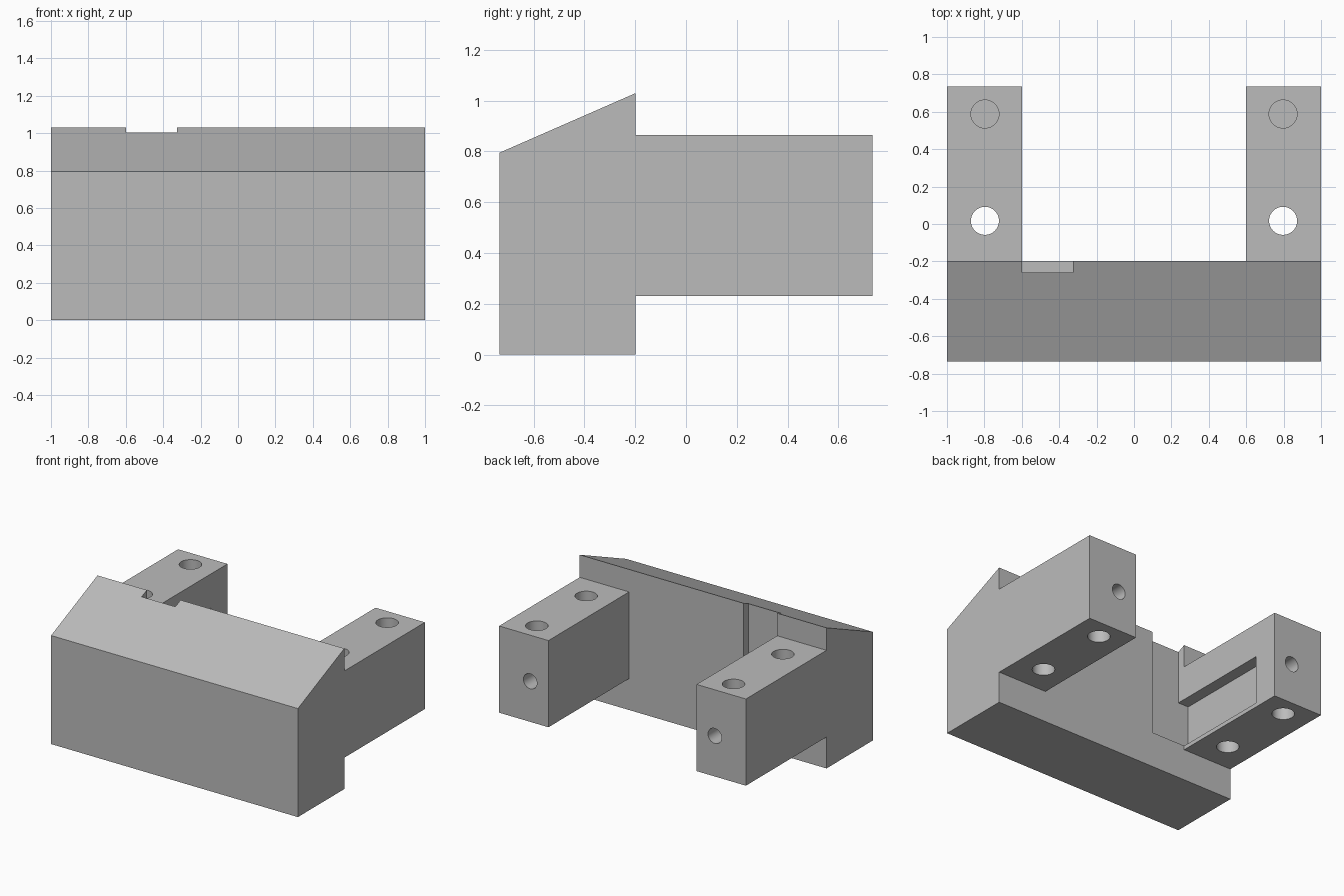
import bpy, bmesh
from mathutils import Matrix, Vector

if "Cube" in bpy.data.objects:
    bpy.data.objects.remove(bpy.data.objects["Cube"], do_unlink=True)

grey = bpy.data.materials.new("light_grey")
grey.use_nodes = True
colour = (0.5, 0.5, 0.5, 1)
grey.diffuse_color = colour
grey.node_tree.nodes["Principled BSDF"].inputs["Base Color"].default_value = colour


def finish(name, bm):
    bmesh.ops.recalc_face_normals(bm, faces=bm.faces)
    mesh = bpy.data.meshes.new(name)
    bm.to_mesh(mesh)
    bm.free()
    obj = bpy.data.objects.new(name, mesh)
    mesh.materials.append(grey)
    bpy.context.collection.objects.link(obj)
    return obj


def prism(name, profile, x0, x1):
    """Extrude a y-z outline along x."""
    bm = bmesh.new()
    face = bm.faces.new([bm.verts.new((x0, y, z)) for y, z in profile])
    new = bmesh.ops.extrude_face_region(bm, geom=[face])["geom"]
    verts = [v for v in new if isinstance(v, bmesh.types.BMVert)]
    bmesh.ops.translate(bm, verts=verts, vec=(x1 - x0, 0, 0))
    return finish(name, bm)


def box(name, low, high):
    (x0, y0, z0), (x1, y1, z1) = low, high
    return prism(name, [(y0, z0), (y1, z0), (y1, z1), (y0, z1)], x0, x1)


def rod(name, start, end, radius):
    a, b = Vector(start), Vector(end)
    bm = bmesh.new()
    turn = (b - a).to_track_quat("Z", "Y").to_matrix().to_4x4()
    bmesh.ops.create_cone(bm, cap_ends=True, segments=48, radius1=radius,
                          radius2=radius, depth=(b - a).length,
                          matrix=Matrix.Translation((a + b) / 2) @ turn)
    return finish(name, bm)


def boolean(target, other, operation):
    mod = target.modifiers.new(other.name, "BOOLEAN")
    mod.operation = operation
    mod.solver = "EXACT"
    mod.object = other
    other.hide_render = True
    bpy.context.view_layer.objects.active = target
    bpy.ops.object.modifier_apply(modifier=mod.name)
    bpy.data.objects.remove(other, do_unlink=True)


BACK, FRONT, WALL = 0.735, -0.735, -0.198
LOW, HIGH = 0.23, 0.865

# Wedge-topped front block
body = prism("mounting_bracket", [(FRONT, 0), (WALL, 0), (WALL, 1.03), (FRONT, 0.795)], -1, 1)

# Two rear arms with their bores
for side in (-1, 1):
    x0, x1 = sorted((side * 0.6, side))
    boolean(body, box("arm", (x0, WALL - 0.1, LOW), (x1, BACK, HIGH)), "UNION")
    x = side * 0.797
    cutters = [
        rod("through_hole", (x, 0.017, 0.1), (x, 0.017, 1), 0.075),
        rod("top_socket", (x, 0.588, HIGH - 0.2), (x, 0.588, 1), 0.075),
        rod("bottom_socket", (x, 0.588, 0.1), (x, 0.588, LOW + 0.2), 0.075),
        rod("end_bore", (side * 0.748, 0.45, 0.527), (side * 0.748, 0.9, 0.527), 0.055),
    ]
    for cutter in cutters:
        boolean(body, cutter, "DIFFERENCE")

# Channel in the back wall and slot along the inner face of one arm
boolean(body, box("wall_channel", (-0.6, -0.258, 0.26), (-0.327, WALL + 0.1, 1.2)), "DIFFERENCE")
boolean(body, box("arm_slot", (-0.685, -0.258, 0.26), (-0.5, 0.543, 0.615)), "DIFFERENCE")

# Smooth bores, sharp edges
bpy.ops.object.select_all(action="DESELECT")
body.select_set(True)
bpy.context.view_layer.objects.active = body
bpy.ops.object.shade_smooth_by_angle(angle=0.52)
